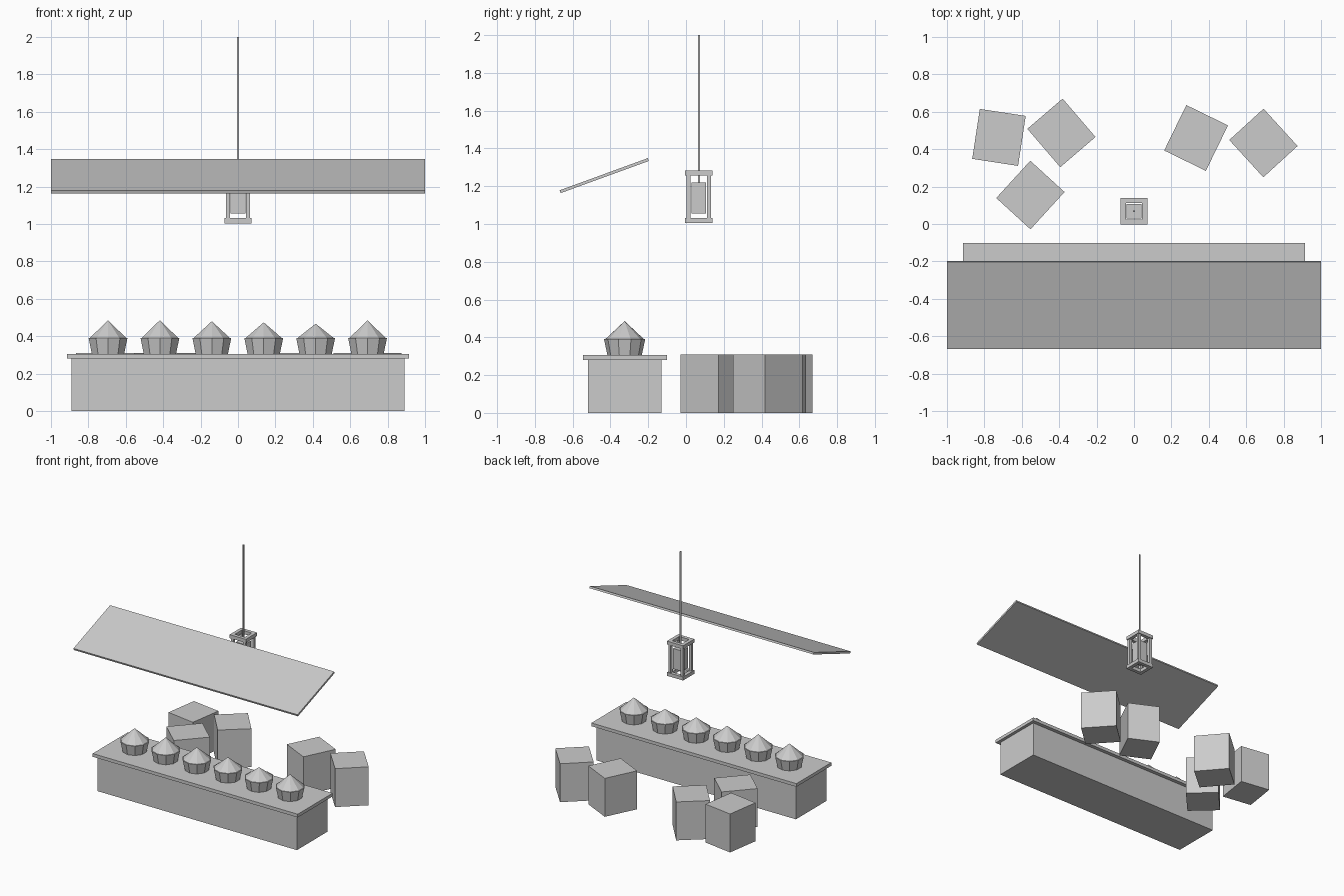
import bpy
from math import radians, atan2, hypot


def box(name, center, size, rot=(0, 0, 0)):
    bpy.ops.mesh.primitive_cube_add(size=1, location=center, rotation=rot)
    ob = bpy.context.object
    ob.name = name
    ob.scale = size
    return ob


def cone(name, r1, r2, z0, z1, x, y, sides):
    bpy.ops.mesh.primitive_cone_add(vertices=sides, radius1=r1, radius2=r2, depth=z1 - z0,
                                    location=(x, y, (z0 + z1) / 2))
    bpy.context.object.name = name


# Counter with overhanging top
box("counter", (0, -0.325, 0.14), (1.78, 0.39, 0.28))
box("counter_top", (0, -0.323, 0.293), (1.83, 0.445, 0.026))

# Sloping awning
dy, dz = 0.467, 0.17
box("awning", (0, -0.433, 1.256), (2.0, hypot(dy, dz), 0.016), (atan2(dz, dy), 0, 0))

# Bowls with heaped goods
for i, peak in enumerate((0.485, 0.486, 0.48, 0.474, 0.467, 0.485)):
    x = -0.695 + i * 0.2775
    cone("bowl", 0.091, 0.109, 0.306, 0.39, x, -0.325, 10)
    cone("goods_heap", 0.105, 0, 0.388, peak, x, -0.325, 10)

# Crates behind the counter
for x, y, a in ((-0.722, 0.463, -8.7), (-0.388, 0.487, 40.6), (-0.554, 0.155, -42.4),
                (0.332, 0.46, -26), (0.692, 0.433, 42.4)):
    box("crate", (x, y, 0.155), (0.248, 0.27, 0.31), (0, 0, radians(a)))

# Hanging lantern: two square rings, corner posts, inner glass, rod
LY = 0.068
for z in (1.018, 1.27):
    for s in (-1, 1):
        box("lantern_ring_side", (s * 0.058, LY, z), (0.028, 0.144, 0.028))
        box("lantern_ring_end", (0, LY + s * 0.058, z), (0.088, 0.028, 0.028))
for sx in (-1, 1):
    for sy in (-1, 1):
        box("lantern_post", (sx * 0.054, LY + sy * 0.054, 1.144), (0.022, 0.022, 0.226))
box("lantern_glass", (0, LY, 1.138), (0.078, 0.078, 0.165))
box("hanging_rod", (0, LY, 1.61), (0.01, 0.01, 0.78))
